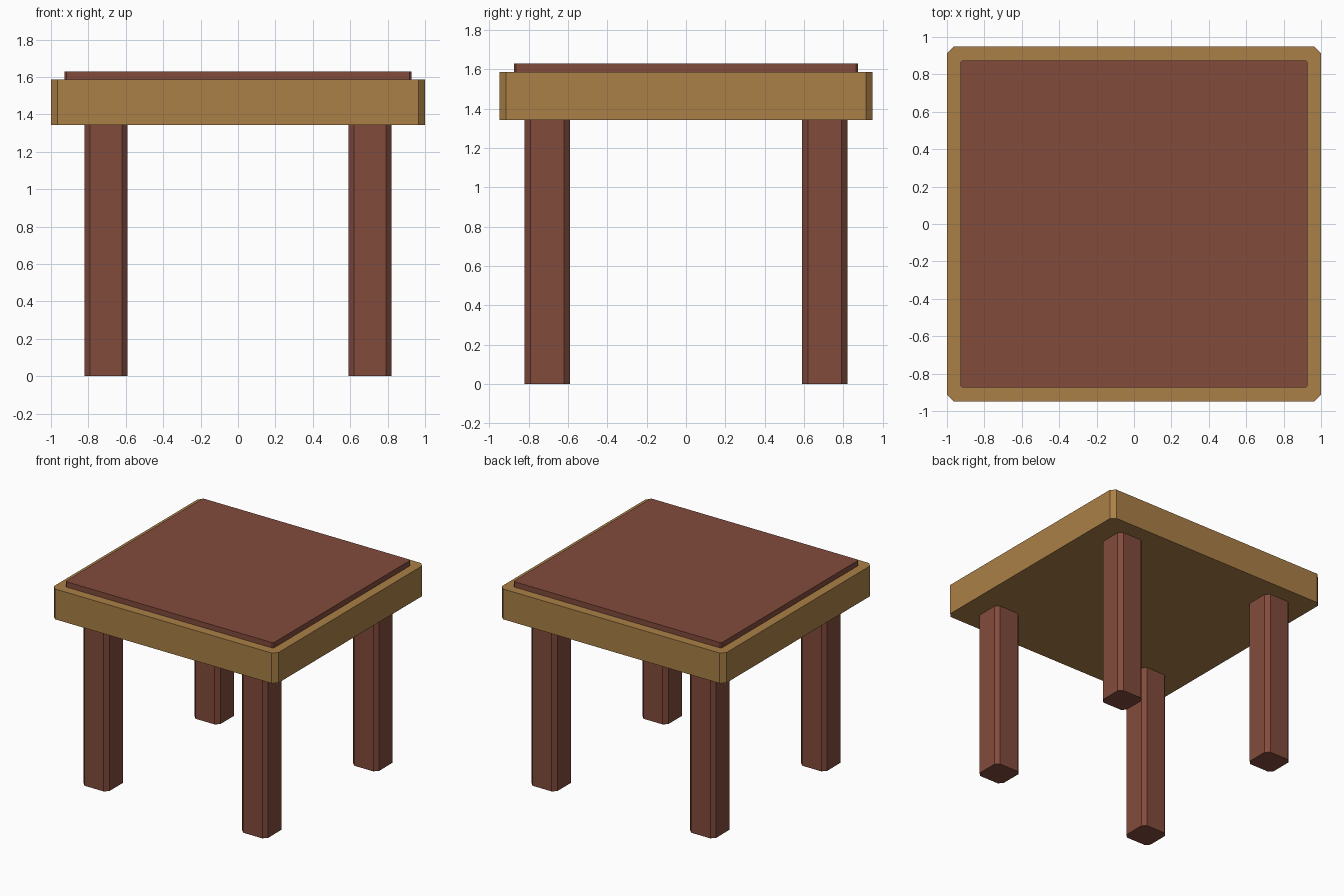
import bpy
import bmesh

if "Cube" in bpy.data.objects:
    bpy.data.objects.remove(bpy.data.objects["Cube"])


def srgb(r, g, b):
    """8-bit display colour to linear RGBA."""
    def lin(v):
        v /= 255
        return v / 12.92 if v <= 0.04045 else ((v + 0.055) / 1.055) ** 2.4
    return (lin(r), lin(g), lin(b), 1.0)


def make_material(name, colour):
    mat = bpy.data.materials.new(name)
    mat.diffuse_color = colour
    mat.use_nodes = True
    mat.node_tree.nodes["Principled BSDF"].inputs["Base Color"].default_value = mat.diffuse_color
    return mat


def chamfered_block(name, half_x, half_y, z0, z1, chamfer, mat, centre=(0, 0)):
    """Box whose four vertical edges are cut off at 45 degrees."""
    bm = bmesh.new()
    bmesh.ops.create_cube(bm, size=2)
    for v in bm.verts:
        v.co.x *= half_x
        v.co.y *= half_y
        v.co.z = z1 if v.co.z > 0 else z0
    upright = [e for e in bm.edges
               if abs(e.verts[0].co.z - e.verts[1].co.z) > 1e-4]
    bmesh.ops.bevel(bm, geom=upright, offset=chamfer, offset_type='OFFSET',
                    segments=1, profile=0.5, affect='EDGES')
    bmesh.ops.recalc_face_normals(bm, faces=bm.faces)
    mesh = bpy.data.meshes.new(name)
    bm.to_mesh(mesh)
    bm.free()
    mesh.materials.append(mat)
    obj = bpy.data.objects.new(name, mesh)
    obj.location = (centre[0], centre[1], 0)
    bpy.context.collection.objects.link(obj)
    return obj


red_wood = make_material("red brown wood", srgb(130, 75, 60))
gold_wood = make_material("golden wood", srgb(170, 128, 71))

# Thick table slab and the thin inlaid panel on top of it
chamfered_block("table_slab", 1.0, 0.949, 1.343, 1.587, 0.035, gold_wood)
chamfered_block("top_panel", 0.927, 0.875, 1.587, 1.63, 0.01, red_wood)

# Four legs
for side, sx in (("left", -1), ("right", 1)):
    for end, sy in (("front", -1), ("back", 1)):
        chamfered_block(f"{end}_{side}_leg", 0.115, 0.115, 0, 1.343, 0.03,
                        red_wood, (sx * 0.706, sy * 0.706))
